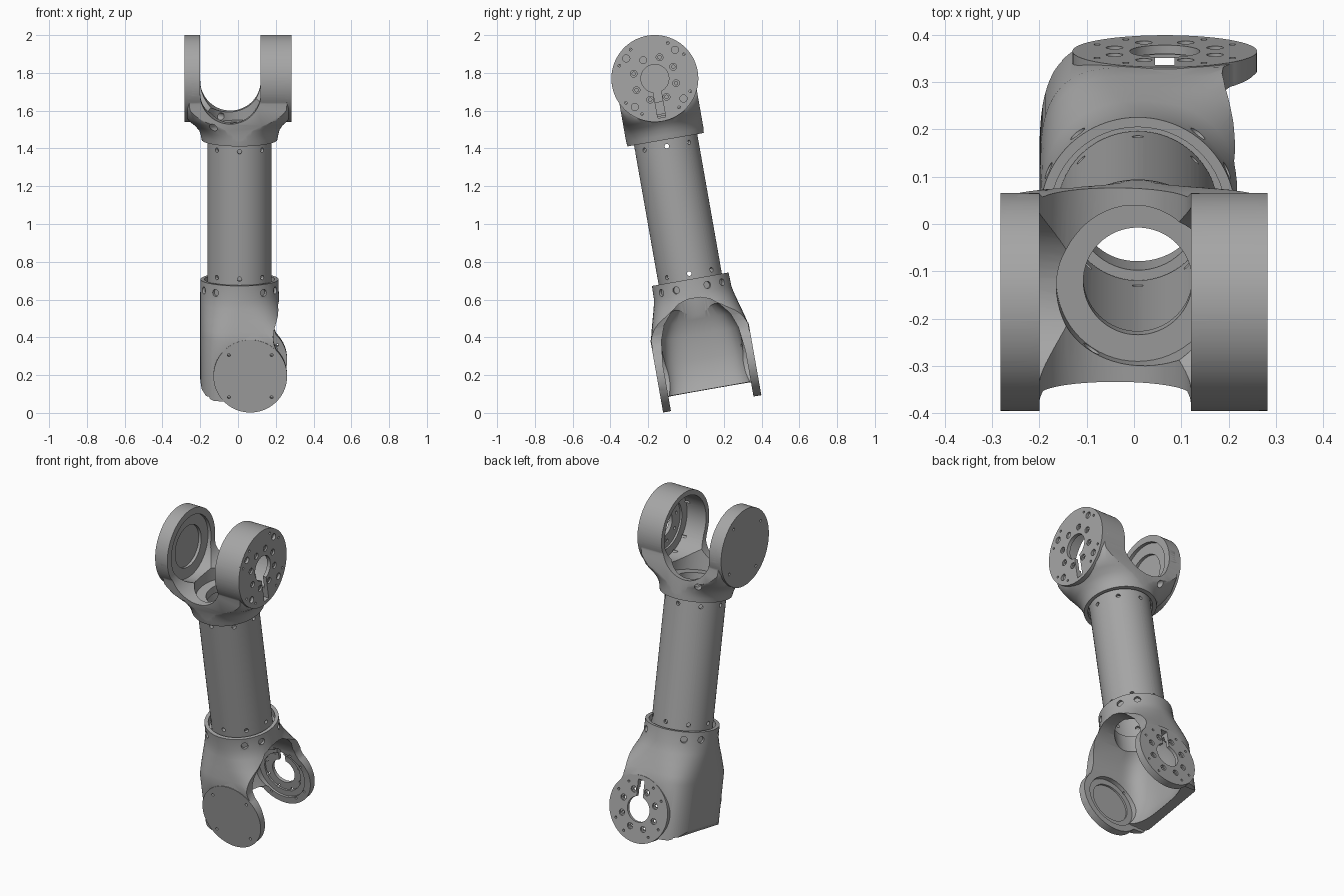
import bpy, bmesh
from math import sin, cos, pi, radians
from mathutils import Matrix, Vector

if "Cube" in bpy.data.objects:
    bpy.data.objects.remove(bpy.data.objects["Cube"])

metal = bpy.data.materials.new("satin grey metal")
metal.use_nodes = True
GREY = (0.38, 0.38, 0.38, 1)
metal.diffuse_color = GREY
metal.node_tree.nodes["Principled BSDF"].inputs["Base Color"].default_value = GREY

# Parts are built upright around the tube axis, then leaned into place
PLACE = Matrix.Translation((0.008, 0.105, 0.24)) @ Matrix.Rotation(radians(10), 4, 'X')


def make(name, bm):
    bmesh.ops.recalc_face_normals(bm, faces=bm.faces)
    mesh = bpy.data.meshes.new(name)
    bm.to_mesh(mesh)
    bm.free()
    mesh.materials.append(metal)
    obj = bpy.data.objects.new(name, mesh)
    bpy.context.collection.objects.link(obj)
    return obj


def combine(obj, bm, op='DIFFERENCE'):
    cutter = make("cutter", bm)
    cutter.hide_render = True
    mod = obj.modifiers.new("cut", 'BOOLEAN')
    mod.operation, mod.solver, mod.object = op, 'EXACT', cutter
    deps = bpy.context.evaluated_depsgraph_get()
    result = bpy.data.meshes.new_from_object(obj.evaluated_get(deps))
    obj.modifiers.clear()
    obj.data = result
    bpy.data.objects.remove(cutter)


def rods(*specs, seg=48):
    """Cylinders given as (start, end, radius)."""
    bm = bmesh.new()
    for a, b, r in specs:
        a, b = Vector(a), Vector(b)
        turn = (b - a).to_track_quat('Z', 'Y').to_matrix().to_4x4()
        bmesh.ops.create_cone(bm, cap_ends=True, segments=seg, radius1=r, radius2=r,
                              depth=(b - a).length, matrix=Matrix.Translation((a + b) / 2) @ turn)
    return bm


def box(lo, hi):
    bm = bmesh.new()
    lo, hi = Vector(lo), Vector(hi)
    bmesh.ops.create_cube(bm, size=1, matrix=Matrix.Translation((lo + hi) / 2)
                          @ Matrix.Diagonal((*(hi - lo), 1)))
    return bm


def at(axis, along, a, b):
    return (along, a, b) if axis == 'x' else (a, along, b)


def prism(axis, outline, half=0.6):
    bm = bmesh.new()
    ends = [[bm.verts.new(at(axis, s, a, b)) for a, b in outline] for s in (-half, half)]
    bridge(bm, ends)
    return bm


def bridge(bm, rings):
    n = len(rings[0])
    for lo, hi in zip(rings, rings[1:]):
        for i in range(n):
            j = (i + 1) % n
            bm.faces.new((lo[i], lo[j], hi[j], hi[i]))
    bm.faces.new(rings[0])
    bm.faces.new(rings[-1])


def loft(sections, seg=96):
    """Rounded sections: height, left, right, half depth, left and right squareness."""
    bm, rings = bmesh.new(), []
    for z, left, right, depth, nl, nr in sections:
        ring = []
        for i in range(seg):
            c, s = cos(2 * pi * i / seg), sin(2 * pi * i / seg)
            w, n = (right, nr) if c > 0 else (left, nl)
            x = w * abs(c) ** (2 / n) * (1 if c > 0 else -1)
            y = depth * abs(s) ** (2 / n) * (1 if s > 0 else -1)
            ring.append(bm.verts.new((x, y, z)))
        rings.append(ring)
    bridge(bm, rings)
    bmesh.ops.triangulate(bm, faces=bm.faces)
    return bm


def arc(ca, cb, r, start, end, n=48):
    return [(ca + r * cos(radians(start + (end - start) * i / n)),
             cb + r * sin(radians(start + (end - start) * i / n))) for i in range(n + 1)]


def drill(obj, axis, centre, lo, hi, ring, radius, angles):
    pts = [(centre[0] + ring * cos(radians(t)), centre[1] + ring * sin(radians(t))) for t in angles]
    combine(obj, rods(*[(at(axis, lo, *p), at(axis, hi, *p), radius) for p in pts], seg=16))


def bore(obj, axis, centre, lo, hi, radius):
    combine(obj, rods((at(axis, lo, *centre), at(axis, hi, *centre), radius), seg=64))


def radial(obj, z, r0, r1, radius, angles):
    combine(obj, rods(*[((r0 * cos(t), r0 * sin(t), z), (r1 * cos(t), r1 * sin(t), z), radius)
                        for t in map(radians, angles)], seg=16))


def flange(obj, axis, centre, face, slot, outer):
    """Centre hole, cable slot and bolt circles in a joint face."""
    a, b = centre
    lo, hi = face - 0.06, face + 0.05
    bore(obj, axis, centre, lo, hi, 0.074)
    z0, z1 = sorted((b, b + slot))
    combine(obj, box(at(axis, lo, a - 0.021, z0), at(axis, hi, a + 0.021, z1)))
    drill(obj, axis, centre, lo, hi, 0.115, 0.009, [22.5 + 45 * i for i in range(8)])
    drill(obj, axis, centre, face - 0.01, hi, 0.115, 0.018, [22.5 + 45 * i for i in range(8)])
    drill(obj, axis, centre, lo, hi, outer, 0.007, [t + 90 * i for i in range(4) for t in (30, 60)])


# Hollow tube with screw holes near both ends
tube = make("tube", rods(((0, 0, 0.44), (0, 0, 1.26), 0.17), seg=96))
combine(tube, rods(((0, 0, 0.4), (0, 0, 1.3), 0.15), seg=96))
for z in (0.505, 1.19):
    radial(tube, z, 0.12, 0.2, 0.012, range(0, 360, 45))

# Lower fork: round collar widening into two flat joint plates
J = (0.057, 0)
lower = make("lower_fork", loft([
    (0.475, .206, .206, .206, 2, 2), (0.40, .208, .208, .208, 2, 2),
    (0.35, .208, .215, .219, 2.2, 2.4), (0.29, .208, .235, .236, 2.6, 3.2),
    (0.23, .208, .26, .252, 3, 5), (0.187, .208, .29, .262, 3.3, 8), (-0.25, .208, .29, .262, 3.3, 8)]))
combine(lower, prism('y', [(.21, .5), (.21, .36), (.202, .3), (.185, .25), (.178, .21), (.182, .17)]
                     + arc(*J, .195, 45, -135)
                     + [(-.14, -.136), (-.175, -.12), (-.2, -.09), (-.21, -.05), (-.21, .5)]), 'INTERSECT')
combine(lower, rods(*[((J[0], s * .23, 0), (J[0], s * .264, 0), .195) for s in (-1, 1)], seg=96), 'UNION')
combine(lower, loft([
    (.372, .05, .4, .035, 3, 6), (.355, .08, .4, .085, 3, 6), (.32, .11, .4, .13, 3, 6),
    (.26, .14, .4, .178, 3, 6), (.18, .155, .4, .207, 3, 8), (.05, .16, .4, .222, 3, 10),
    (-.03, .15, .4, .222, 3, 10), (-.1, .125, .4, .222, 3, 10), (-.115, .115, .4, .222, 3, 10),
    (-.12, .3, .4, .222, 10, 10), (-.3, .3, .4, .222, 10, 10)]))
combine(lower, rods(((0, 0, .25), (0, 0, .5), .13), seg=64))
combine(lower, rods(((0, 0, .43), (0, 0, .5), .185), seg=64))
radial(lower, .43, .192, .25, .019, [s + t for s in (0, 180) for t in (24, 52, 128, 156)])
for s in (-1, 1):
    bore(lower, 'y', J, s * .2, s * .235, .155)
    bore(lower, 'y', J, s * .2, s * .245, .12)
drill(lower, 'y', J, -.3, -.225, .16, .008, (45, 135, 225, 315))
flange(lower, 'y', J, .264, .17, .165)

# Upper fork: collar flaring sideways into two round joint cheeks
H = (0, 1.554)
upper = make("upper_fork", loft([
    (1.225, .2, .2, .205, 2, 2), (1.25, .205, .205, .208, 2, 2), (1.28, .215, .212, .21, 2.1, 2.1),
    (1.31, .24, .23, .213, 2.4, 2.4), (1.335, .268, .254, .217, 2.9, 2.9),
    (1.36, .285, .269, .222, 3.8, 3.8), (1.42, .288, .272, .24, 6, 6), (1.85, .288, .272, .26, 12, 12)]))
combine(upper, prism('x', [(.208, 1.2), (.208, 1.45)] + arc(*H, .23, -25, 205, 72)
                     + [(-.208, 1.45), (-.208, 1.2)]), 'INTERSECT')
combine(upper, rods(((-.29, 0, H[1]), (-.23, 0, H[1]), .23), ((.13, 0, H[1]), (.274, 0, H[1]), .23), seg=96), 'UNION')
combine(upper, prism('y', [(.112, 2)] + arc(-.048, 1.505, .16, 0, -180, 40) + [(-.208, 2)]))
bore(upper, 'x', H, -.05, .24, .2)
bore(upper, 'x', H, .2, .252, .15)
bore(upper, 'x', H, -.1, -.228, .19)
bore(upper, 'x', H, -.1, -.245, .125)
combine(upper, rods(((0, 0, 1.3), (0, 0, 1.5), .172), seg=64))
combine(upper, rods(((0, 0, 1.2), (0, 0, 1.4), .115), seg=64))
combine(upper, rods(((0, 0, 1.2), (0, 0, 1.255), .18), seg=64))
radial(upper, 1.325, .15, .3, .02, (125, 235))
drill(upper, 'x', H, -.32, -.24, .185, .008, (45, 135, 225, 315))
flange(upper, 'x', H, .274, -.21, .2)
drill(upper, 'x', H, .258, .3, .185, .019, (45, 135, 225, 315))

# Lean everything into place and smooth the round surfaces
for obj in (tube, lower, upper):
    obj.data.transform(PLACE)
    bpy.ops.object.select_all(action='DESELECT')
    obj.select_set(True)
    bpy.context.view_layer.objects.active = obj
    bpy.ops.object.shade_smooth_by_angle(angle=radians(32))
